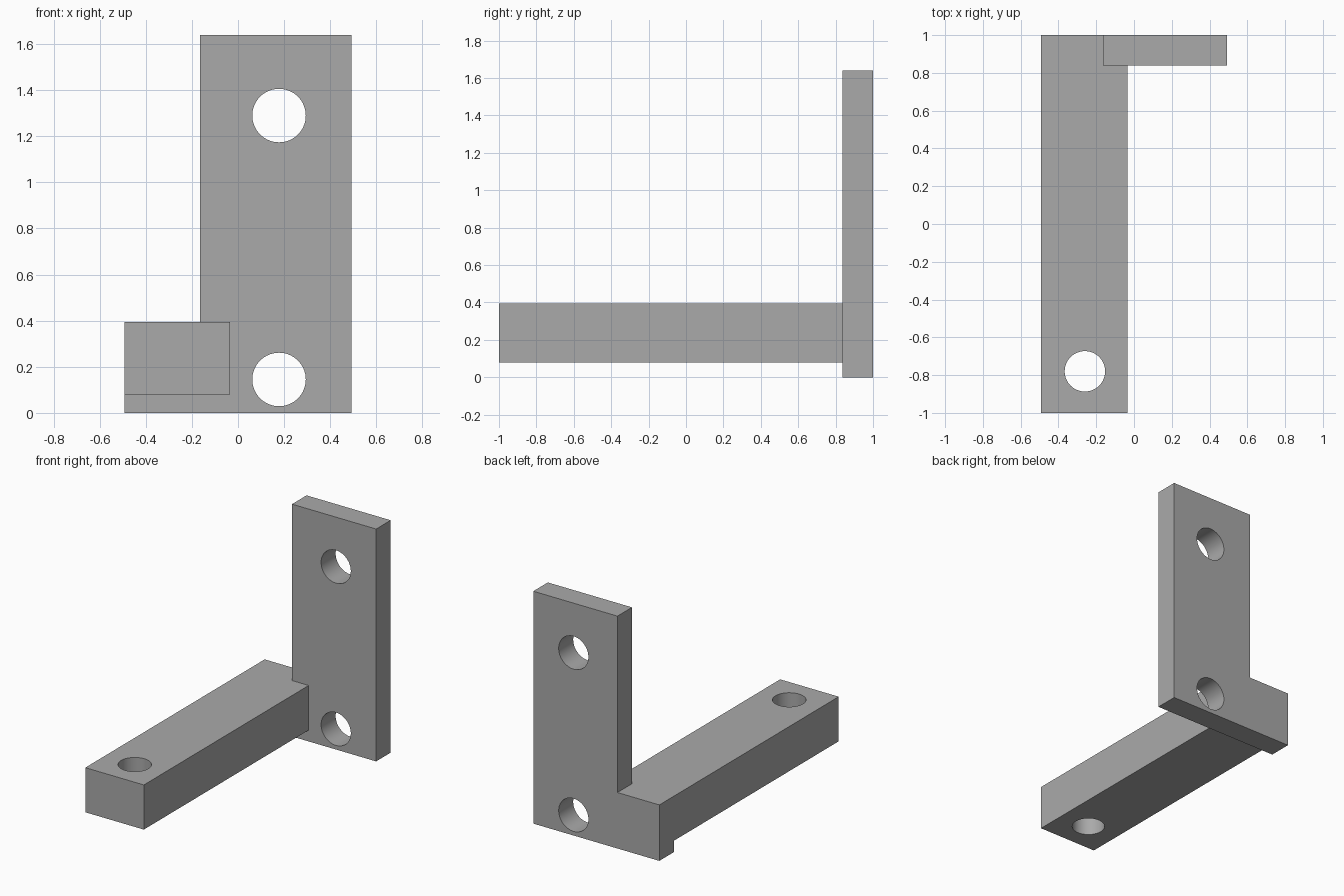
import bpy
import bmesh
from math import pi
from mathutils import Matrix

if "Cube" in bpy.data.objects:
    bpy.data.objects.remove(bpy.data.objects["Cube"], do_unlink=True)

# Main dimensions
SIDE, BACK, PLATE_FRONT = 0.492, 1.0, 0.838
ARM_TOP, HEIGHT = 0.395, 1.64

grey = bpy.data.materials.new("plain_grey")
grey.use_nodes = True
colour = (0.4, 0.4, 0.4, 1)
grey.diffuse_color = colour
grey.node_tree.nodes["Principled BSDF"].inputs["Base Color"].default_value = colour


def finish(bm, name):
    bmesh.ops.recalc_face_normals(bm, faces=bm.faces)
    mesh = bpy.data.meshes.new(name)
    bm.to_mesh(mesh)
    bm.free()
    mesh.materials.append(grey)
    obj = bpy.data.objects.new(name, mesh)
    bpy.context.collection.objects.link(obj)
    return obj


def prism(name, outline, y0, y1):
    """Extrude an x-z outline from y0 to y1."""
    bm = bmesh.new()
    face = bm.faces.new([bm.verts.new((x, y0, z)) for x, z in outline])
    new = bmesh.ops.extrude_face_region(bm, geom=[face])["geom"]
    verts = [v for v in new if isinstance(v, bmesh.types.BMVert)]
    bmesh.ops.translate(bm, vec=(0, y1 - y0, 0), verts=verts)
    return finish(bm, name)


def drill(name, centre, radius, rotation):
    bm = bmesh.new()
    bmesh.ops.create_cone(bm, cap_ends=True, segments=64, radius1=radius,
                          radius2=radius, depth=0.6,
                          matrix=Matrix.Translation(centre) @ rotation)
    return finish(bm, name)


def boolean(target, tool, operation):
    mod = target.modifiers.new(tool.name, "BOOLEAN")
    mod.operation, mod.solver, mod.object = operation, "EXACT", tool
    bpy.context.view_layer.objects.active = target
    bpy.ops.object.modifier_apply(modifier=mod.name)
    bpy.data.objects.remove(tool, do_unlink=True)


# Upright L-shaped mounting plate with a side foot
bracket = prism("bracket", [(-SIDE, 0), (SIDE, 0), (SIDE, HEIGHT), (-0.165, HEIGHT),
                            (-0.165, ARM_TOP), (-SIDE, ARM_TOP)], PLATE_FRONT, BACK)

# Long arm reaching forward, joined to the foot
arm = prism("arm", [(-SIDE, 0.08), (-0.035, 0.08), (-0.035, ARM_TOP),
                    (-SIDE, ARM_TOP)], -1, PLATE_FRONT)
boolean(bracket, arm, "UNION")

# Two bolt holes through the plate
for z in (0.145, 1.29):
    boolean(bracket, drill("plate_hole", (0.178, 0.92, z), 0.116,
                           Matrix.Rotation(pi / 2, 4, "X")), "DIFFERENCE")

# Vertical hole near the arm tip
boolean(bracket, drill("arm_hole", (-0.26, -0.78, 0.24), 0.107, Matrix.Identity(4)),
        "DIFFERENCE")

# Smooth hole walls, crisp box edges
bpy.ops.object.select_all(action="DESELECT")
bracket.select_set(True)
bpy.context.view_layer.objects.active = bracket
bpy.ops.object.shade_smooth_by_angle(angle=pi / 6)
